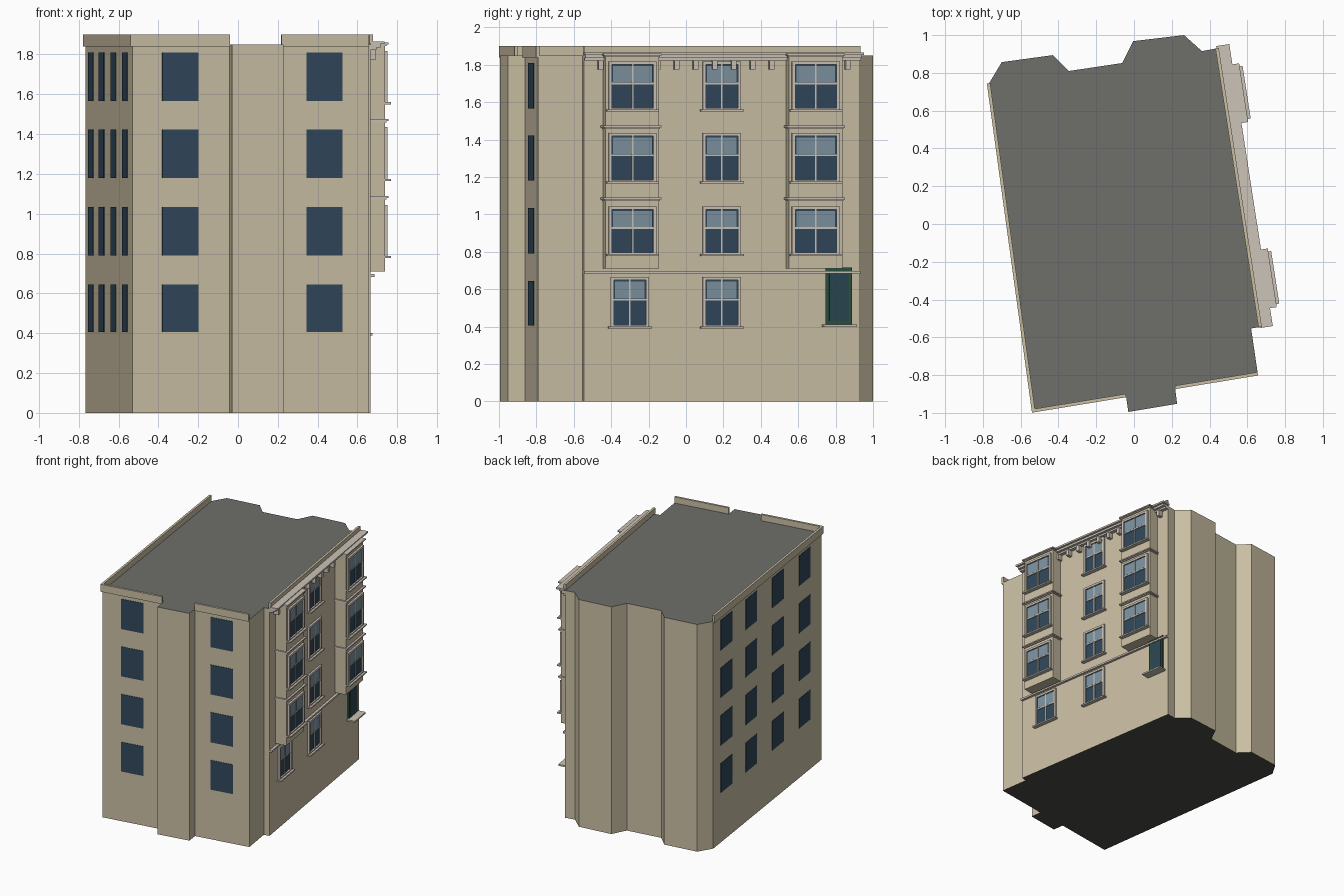
import bpy, bmesh
from mathutils import Vector

if "Cube" in bpy.data.objects:
    bpy.data.objects.remove(bpy.data.objects["Cube"])


def material(name, hexcol):
    m = bpy.data.materials.new(name)
    c = [int(hexcol[i:i + 2], 16) / 255 for i in (0, 2, 4)]
    m.diffuse_color = [((v + 0.055) / 1.055) ** 2.4 for v in c] + [1]
    m.use_nodes = True
    m.node_tree.nodes["Principled BSDF"].inputs["Base Color"].default_value = m.diffuse_color
    return m


WALL = material("stucco", "CABFA4")
ROOF = material("roofing", "6E706B")
BASE = material("underside", "4A4A48")
TRIM = material("trim", "CCC3B7")
DARK = material("dark_glass", "30475A")
LIGHT = material("light_glass", "7C92A0")
GREEN = material("door_green", "2C5040")
PANEL = material("door_panel", "2A4650")
MATS = [WALL, ROOF, BASE, TRIM, DARK, LIGHT, GREEN, PANEL]


def finish(name, bm):
    me = bpy.data.meshes.new(name)
    bm.to_mesh(me)
    bm.free()
    for m in MATS:
        me.materials.append(m)
    ob = bpy.data.objects.new(name, me)
    bpy.context.collection.objects.link(ob)
    return ob


def frame(p0, p1):
    """Wall frame: origin, direction along the wall, outward normal, length."""
    p0, p1 = Vector((*p0, 0)), Vector((*p1, 0))
    u = (p1 - p0).normalized()
    return p0, u, Vector((u.y, -u.x, 0)), (p1 - p0).length


def build(name, fr, boxes):
    """Boxes on a wall: (along0, along1, out0, out1, z0, z1, material)."""
    o, u, n, _ = fr
    bm = bmesh.new()
    for a0, a1, d0, d1, z0, z1, mat in boxes:
        r = bmesh.ops.create_cube(bm, size=1)
        for v in r["verts"]:
            a = a1 if v.co.x > 0 else a0
            d = d1 if v.co.y > 0 else d0
            z = z1 if v.co.z > 0 else z0
            v.co = o + u * a + n * d + Vector((0, 0, z))
        for f in {f for v in r["verts"] for f in v.link_faces}:
            f.material_index = MATS.index(mat)
    bmesh.ops.recalc_face_normals(bm, faces=bm.faces)
    return finish(name, bm)


# main body, footprint anticlockwise from the front left corner
FOOT = [(-0.53, -0.985), (-0.043, -0.905), (-0.03, -0.995), (0.228, -0.952),
        (0.217, -0.862), (0.655, -0.79), (0.62, -0.553), (0.665, -0.546),
        (0.437, 0.93), (0.36, 0.915), (0.265, 1.0), (-0.005, 0.968),
        (-0.063, 0.852), (-0.345, 0.81), (-0.43, 0.894), (-0.70, 0.857),
        (-0.767, 0.745)]
bm = bmesh.new()
base = bm.faces.new([bm.verts.new((x, y, 0)) for x, y in FOOT])
r = bmesh.ops.extrude_face_region(bm, geom=[base], use_keep_orig=True)
bmesh.ops.translate(bm, vec=(0, 0, 1.85),
                    verts=[g for g in r["geom"] if isinstance(g, bmesh.types.BMVert)])
bmesh.ops.recalc_face_normals(bm, faces=bm.faces)
for f in bm.faces:
    f.material_index = 1 if f.normal.z > 0.5 else 2 if f.normal.z < -0.5 else 0
finish("building_body", bm)

front_left = frame(FOOT[0], FOOT[1])
front_right = frame(FOOT[4], FOOT[5])
left = frame(FOOT[16], FOOT[0])
right = frame(FOOT[7], FOOT[8])

# parapets
for nm, fr, z0, ext in [("front_left_parapet", front_left, 1.84, 0),
                        ("front_right_parapet", front_right, 1.84, 0),
                        ("left_parapet", left, 1.84, 0.012),
                        ("right_parapet", right, 1.855, 0)]:
    build(nm, fr, [(0, fr[3] + ext, -0.006, 0.012, z0, 1.90, WALL)])

# plain windows on the front and left walls
FLOORS = [(0.405, 0.645), (0.79, 1.035), (1.18, 1.422), (1.565, 1.81)]
for nm, fr, centres in [
        ("front_left_windows", front_left, [(-0.29 + 0.53) / front_left[1].x]),
        ("front_right_windows", front_right, [(0.434 - 0.217) / front_right[1].x]),
        ("left_windows", left, [left[3] * t for t in (0.122, 0.35, 0.597, 0.845)])]:
    build(nm, fr, [(c - 0.092, c + 0.092, -0.005, 0.003, z0, z1, DARK)
                   for c in centres for z0, z1 in FLOORS])


def along(y):
    return (y + 0.546) / right[1].y


def sash_window(name, c, w, z0, z1, d):
    """Framed two-sash window with sill, centre c, on a face at depth d."""
    h, t, zm = w / 2, 0.017, (z0 + z1) / 2 + 0.012
    a0, a1 = c - h, c + h
    i0, i1 = a0 + t, a1 - t
    build(name, right, [
        (a0, i0, d - 0.005, d + 0.016, z0, z1, TRIM),
        (i1, a1, d - 0.005, d + 0.016, z0, z1, TRIM),
        (i0, i1, d - 0.005, d + 0.016, z1 - t, z1, TRIM),
        (i0, i1, d - 0.005, d + 0.016, z0, z0 + 0.008, TRIM),
        (i0, i1, d - 0.005, d + 0.004, z0, zm, DARK),
        (i0, i1, d - 0.005, d + 0.007, zm, z1 - t, DARK),
        (i0 + 0.007, i1 - 0.007, d, d + 0.009, zm + 0.006, z1 - t - 0.007, LIGHT),
        (i0, i1, d, d + 0.011, zm - 0.005, zm + 0.004, TRIM),
        (c - 0.004, c + 0.004, d, d + 0.011, z0, z1 - t, TRIM),
        (a0 - 0.012, a1 + 0.012, d - 0.005, d + 0.032, z0 - 0.011, z0, TRIM)])


TRIMS = [(0.40, 0.665), (0.788, 1.043), (1.175, 1.435), (1.56, 1.817)]
for i, (z0, z1) in enumerate(TRIMS):
    sash_window(f"middle_window_{i}", along(0.19), 0.208, z0, z1, 0)
sash_window("ground_window", along(-0.302), 0.208, *TRIMS[0], 0)

# projecting bays with windows and bands
BAY = 0.09
for nm, y in [("near_bay", -0.301), ("far_bay", 0.679)]:
    c = along(y)
    build(nm, right, [(c - 0.145, c + 0.145, -0.01, BAY, 0.71, 1.845, WALL)])
    for i, (z0, z1) in enumerate(TRIMS[1:]):
        sash_window(f"{nm}_window_{i}", c, 0.258, z0, z1, BAY)
    bands = []
    for z in (1.09, 1.475, 1.86):
        bands += [(c - 0.157, c + 0.157, 0, BAY + 0.016, z - 0.01, z, TRIM),
                  (c - 0.150, c + 0.150, 0, BAY + 0.008, z - 0.018, z - 0.01, TRIM)]
    build(nm + "_bands", right, bands)

# roof cornice, brackets and string course
L = right[3]
build("cornice", right, [(-0.005, L + 0.012, 0, 0.07, 1.852, 1.866, TRIM),
                         (0, L, 0, 0.052, 1.836, 1.852, TRIM),
                         (0, L, 0, 0.03, 1.822, 1.836, TRIM)])
build("cornice_brackets", right,
      [(along(-0.461 + 0.1017 * k) - 0.013, along(-0.461 + 0.1017 * k) + 0.013,
        0, 0.04, 1.775, 1.822, TRIM) for k in range(14)])
build("string_course", right, [(0, L, 0, 0.02, 0.683, 0.697, TRIM)])

# entrance door with threshold
c = along(0.815)
build("door", right, [(c - 0.071, c + 0.071, -0.005, 0.012, 0.41, 0.715, GREEN),
                      (c - 0.052, c + 0.052, 0, 0.016, 0.43, 0.68, PANEL),
                      (c - 0.09, c + 0.09, 0, 0.07, 0.398, 0.41, TRIM)])
